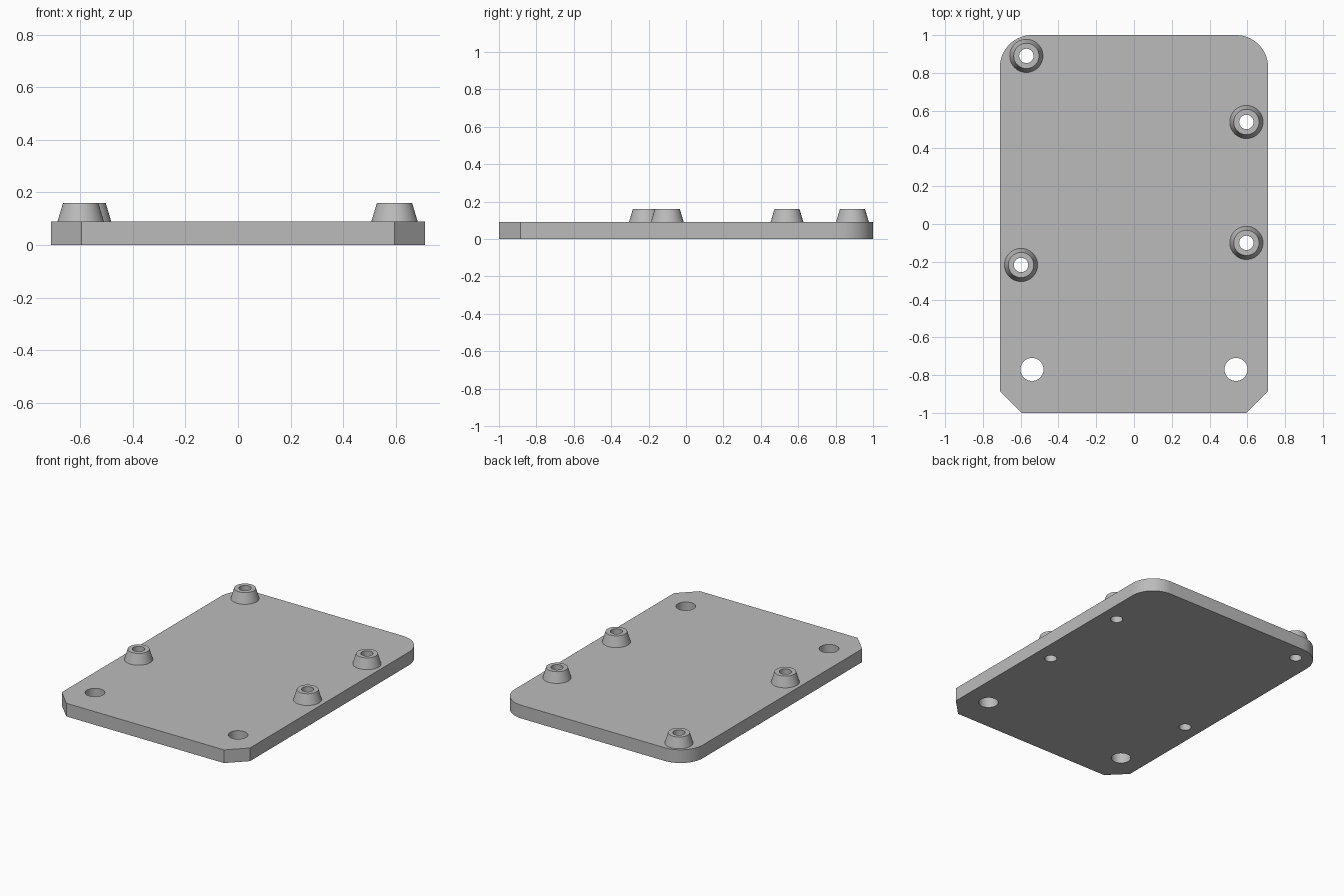
import bpy
import bmesh
from math import cos, sin, pi, radians

if "Cube" in bpy.data.objects:
    bpy.data.objects.remove(bpy.data.objects["Cube"], do_unlink=True)

HALF_W, HALF_L = 0.71, 1.0
THICK, TOP = 0.09, 0.16
CORNER, CHAMFER = 0.17, 0.115
BORE, HOLE = 0.038, 0.061
BOSS_BASE, BOSS_TOP = 0.088, 0.067
SEG = 48
bosses = {
    "back_right_boss": (-0.57, 0.89),
    "back_left_boss": (0.595, 0.54),
    "front_left_boss": (0.595, -0.10),
    "front_right_boss": (-0.598, -0.217),
}
mount_holes = [(-0.54, -0.77), (0.54, -0.77)]

grey = bpy.data.materials.new("plain grey")
grey.use_nodes = True
colour = (0.5, 0.5, 0.5, 1)
grey.diffuse_color = colour
grey.node_tree.nodes["Principled BSDF"].inputs["Base Color"].default_value = colour


def arc(cx, cy, r, start, end, n):
    return [(cx + r * cos(start + (end - start) * i / n),
             cy + r * sin(start + (end - start) * i / n)) for i in range(n + 1)]


def circle(cx, cy, r):
    return arc(cx, cy, r, 0, 2 * pi, SEG)[:-1]


def finish(name, mesh):
    obj = bpy.data.objects.new(name, mesh)
    bpy.context.collection.objects.link(obj)
    mesh.materials.clear()
    mesh.materials.append(grey)
    bpy.ops.object.select_all(action="DESELECT")
    obj.select_set(True)
    bpy.context.view_layer.objects.active = obj
    bpy.ops.object.shade_smooth_by_angle(angle=radians(30))
    return obj


# Plate: rounded back corners, chamfered front corners, through holes
outline = [(-HALF_W, -HALF_L + CHAMFER), (-HALF_W + CHAMFER, -HALF_L),
           (HALF_W - CHAMFER, -HALF_L), (HALF_W, -HALF_L + CHAMFER)]
outline += arc(HALF_W - CORNER, HALF_L - CORNER, CORNER, 0, pi / 2, 16)
outline += arc(CORNER - HALF_W, HALF_L - CORNER, CORNER, pi / 2, pi, 16)
loops = [outline]
loops += [circle(x, y, HOLE) for x, y in mount_holes]
loops += [circle(x, y, BORE) for x, y in bosses.values()]

curve = bpy.data.curves.new("plate_outline", "CURVE")
curve.dimensions = "2D"
curve.fill_mode = "BOTH"
curve.extrude = THICK / 2
for loop in loops:
    spline = curve.splines.new("POLY")
    spline.points.add(len(loop) - 1)
    for point, (x, y) in zip(spline.points, loop):
        point.co = (x, y, 0, 1)
    spline.use_cyclic_u = True
helper = bpy.data.objects.new("plate_outline", curve)
plate_mesh = bpy.data.meshes.new_from_object(helper)
bpy.data.objects.remove(helper)

bm = bmesh.new()
bm.from_mesh(plate_mesh)
bmesh.ops.remove_doubles(bm, verts=bm.verts, dist=0.0001)
bmesh.ops.translate(bm, verts=bm.verts, vec=(0, 0, THICK / 2))
bmesh.ops.recalc_face_normals(bm, faces=bm.faces)
bm.to_mesh(plate_mesh)
bm.free()
finish("base_plate", plate_mesh)

# Tapered hollow bosses: profile turned around the bore axis
profile = [(BOSS_BASE, THICK), (BOSS_TOP, TOP), (BORE, TOP), (BORE, THICK)]
for name, (x, y) in bosses.items():
    bm = bmesh.new()
    rings = [[bm.verts.new((px, py, z)) for px, py in circle(0, 0, r)]
             for r, z in profile]
    for low, high in zip(rings, rings[1:]):
        for i in range(SEG):
            j = (i + 1) % SEG
            bm.faces.new((low[i], low[j], high[j], high[i]))
    mesh = bpy.data.meshes.new(name)
    bm.to_mesh(mesh)
    bm.free()
    finish(name, mesh).location = (x, y, 0)
